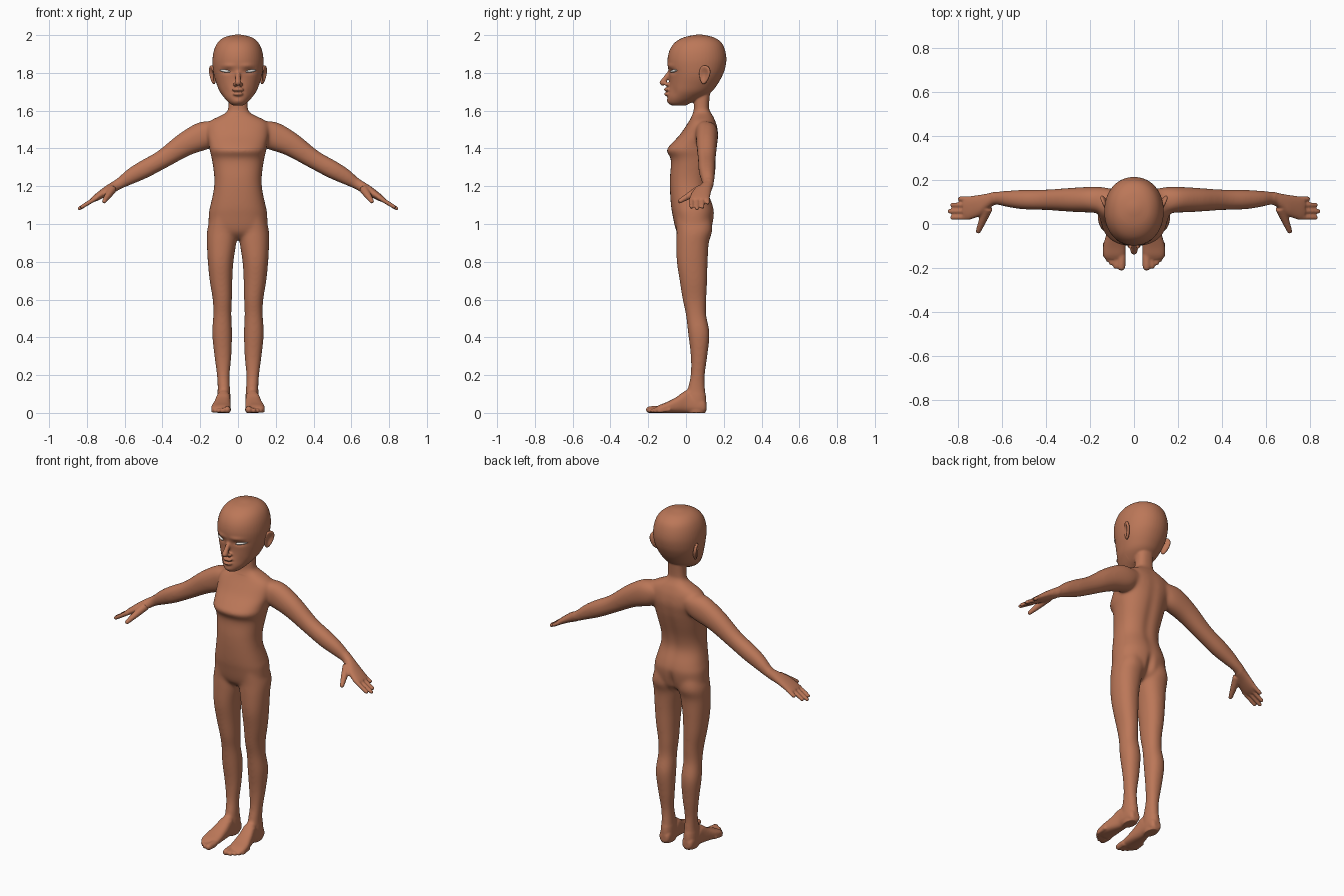
import bpy, bmesh, math
from mathutils import Vector, Matrix


def material(name, rgb):
    m = bpy.data.materials.new(name)
    m.diffuse_color = (*rgb, 1)
    return m


skin = material("warm_brown_skin", (0.50, 0.185, 0.098))
white = material("eye_white", (0.85, 0.82, 0.78))


def spline(st, steps=5):
    """Catmull-Rom interpolation of station tuples."""
    st = [Vector(s) for s in st]
    p = [st[0]] + st + [st[-1]]
    out = []
    for i in range(1, len(p) - 2):
        a, b, c, d = p[i - 1:i + 3]
        for k in range(steps):
            t = k / steps
            out.append(0.5 * (2 * b + (c - a) * t + (2 * a - 5 * b + 4 * c - d) * t * t
                              + (3 * b - a - 3 * c + d) * t ** 3))
    return out + [st[-1]]


def loft(bm, stations, u, v, side=1, power=2.2, n=32):
    """Closed skin through (x, y, z, half_u, half_v) stations."""
    rings = []
    for s in spline(stations):
        ring = []
        for i in range(n):
            t = 2 * math.pi * i / n
            c, d = math.cos(t), math.sin(t)
            q = (Vector(s[:3]) + Vector(u) * max(s[3], 0.003) * math.copysign(abs(c) ** (2 / power), c)
                 + Vector(v) * max(s[4], 0.003) * math.copysign(abs(d) ** (2 / power), d))
            ring.append(bm.verts.new((q.x * side, q.y, q.z)))
        rings.append(ring)
    for r, q in zip(rings, rings[1:]):
        for i in range(n):
            bm.faces.new((r[i], r[(i + 1) % n], q[(i + 1) % n], q[i]))
    bm.faces.new(rings[0][::-1])
    bm.faces.new(rings[-1])


def digit(bm, p0, p1, r0, r1, side):
    """Finger or toe: tapered rod with a rounded tip."""
    p0, p1 = Vector(p0), Vector(p1)
    d = (p1 - p0).normalized()
    u = d.orthogonal().normalized()
    st = [(*p0, r0, r0), (*p0.lerp(p1, 0.5), (r0 + r1) / 2, (r0 + r1) / 2),
          (*(p1 - d * r1), r1, r1), (*(p1 - d * r1 * 0.35), r1 * 0.8, r1 * 0.8),
          (*p1, r1 * 0.25, r1 * 0.25)]
    loft(bm, st, u, d.cross(u), side, 2, 16)


def ball(bm, c, r, side=1):
    m = Matrix.Translation((c[0] * side, c[1], c[2])) @ Matrix.Diagonal((*r, 1))
    bmesh.ops.create_uvsphere(bm, u_segments=20, v_segments=12, radius=1, matrix=m)


def finish(bm, name, mat):
    me = bpy.data.meshes.new(name)
    bm.to_mesh(me)
    bm.free()
    ob = bpy.data.objects.new(name, me)
    bpy.context.collection.objects.link(ob)
    me.materials.append(mat)
    me.polygons.foreach_set("use_smooth", [True] * len(me.polygons))
    return ob


def upright(rows):
    """(z, front y, back y, half width) rows to stations."""
    return [(0, (f + b) / 2, z, w, (b - f) / 2) for z, f, b, w in rows]


X, Y, Z = (1, 0, 0), (0, 1, 0), (0, 0, 1)
bm = bmesh.new()

# torso and neck
loft(bm, upright([(.92, -.01, .08, .05), (.96, -.05, .13, .145), (1.05, -.072, .15, .155),
                  (1.10, -.08, .143, .146), (1.18, -.085, .117, .129), (1.25, -.085, .122, .126),
                  (1.34, -.08, .147, .138), (1.388, -.103, .16, .15), (1.42, -.082, .166, .154),
                  (1.47, -.035, .172, .165), (1.52, .0, .165, .165), (1.548, .018, .155, .145),
                  (1.57, .03, .145, .10), (1.59, .038, .132, .064), (1.62, .042, .122, .051),
                  (1.72, .04, .13, .05)]), X, Y, power=2.35)

# head
loft(bm, upright([(1.627, -.075, .0, .025), (1.64, -.092, .025, .045), (1.665, -.098, .08, .07),
                  (1.70, -.094, .135, .096), (1.74, -.088, .167, .113), (1.78, -.088, .19, .126),
                  (1.82, -.094, .206, .133), (1.87, -.098, .214, .135), (1.92, -.087, .207, .127),
                  (1.96, -.06, .188, .108), (1.987, -.015, .15, .076), (2.0, .04, .10, .03),
                  (2.003, .065, .075, .005)]), X, Y, power=2.1, n=48)

# nose and lips
digit(bm, (0, -.078, 1.815), (0, -.133, 1.735), .011, .016, 1)
ball(bm, (0, -.098, 1.712), (.032, .02, .011))
ball(bm, (0, -.096, 1.688), (.028, .021, .011))

for s in (1, -1):
    ball(bm, (.015, -.1, 1.74), (.012, .016, .010), s)

    # arm and palm
    loft(bm, [(.10, .10, 1.50, .05, .06), (.17, .11, 1.472, .076, .06), (.28, .11, 1.422, .064, .055),
              (.40, .11, 1.343, .05, .047), (.50, .111, 1.288, .048, .045), (.57, .114, 1.25, .041, .038),
              (.63, .117, 1.212, .029, .03), (.665, .103, 1.192, .027, .036), (.70, .085, 1.172, .024, .048),
              (.75, .073, 1.14, .018, .053), (.775, .07, 1.125, .012, .048)],
         (.5, 0, .866), Y, s)

    # fingers and thumb
    for y0, y1, tip in ((.113, .115, .80), (.086, .087, .835), (.058, .058, .848), (.031, .029, .835)):
        digit(bm, (.745, y0, 1.141), (tip, y1, 1.141 - .62 * (tip - .745)), .0125, .0105, s)
    digit(bm, (.665, .075, 1.185), (.712, -.042, 1.115), .024, .012, s)

    # leg
    loft(bm, [(.08, .035, 1.05, .06, .09), (.083, .045, .97, .08, .095), (.087, .035, .90, .078, .086),
              (.092, .033, .80, .068, .082), (.09, .039, .70, .06, .073), (.083, .045, .60, .051, .063),
              (.083, .053, .52, .048, .054), (.084, .068, .42, .053, .057), (.08, .069, .30, .045, .044),
              (.078, .062, .20, .034, .038), (.075, .055, .13, .033, .046), (.075, .055, .06, .036, .053),
              (.075, .055, .0, .032, .047)], X, Y, s)

    # foot and toes
    loft(bm, [(.075, .108, .03, .02, .02), (.075, .09, .037, .034, .037), (.076, .03, .05, .036, .05),
              (.077, .0, .06, .037, .06), (.083, -.05, .042, .044, .042), (.089, -.10, .029, .051, .029),
              (.09, -.14, .021, .05, .021), (.088, -.16, .017, .042, .013)], X, Z, s, 2.6)
    for x, y, r in ((.058, -.212, .018), (.083, -.205, .0125), (.103, -.188, .0115),
                    (.119, -.172, .011), (.132, -.153, .010)):
        digit(bm, (x - .002, y + .07, .018), (x, y, r * .9), r * 1.1, r, s)

    # upper eyelid
    for a, b in (((.036, -.082, 1.812), (.068, -.071, 1.823)), ((.062, -.074, 1.823), (.10, -.042, 1.822))):
        digit(bm, a, b, .006, .006, s)

# fuse every part into one continuous skin
raw = finish(bm, "raw_parts", skin)
mod = raw.modifiers.new("fuse", "REMESH")
mod.mode = "VOXEL"
mod.voxel_size = 0.005
fused = bpy.data.meshes.new_from_object(raw.evaluated_get(bpy.context.evaluated_depsgraph_get()))
bpy.data.objects.remove(raw)
bm = bmesh.new()
bm.from_mesh(fused)


def relax(verts, times):
    for _ in range(times):
        bmesh.ops.smooth_vert(bm, verts=verts, factor=0.5, use_axis_x=True, use_axis_y=True, use_axis_z=True)


# soft joints on body, light smoothing elsewhere
relax([v for v in bm.verts if .1 < v.co.z < 1.61 and abs(v.co.x) < .64], 25)
relax(bm.verts[:], 3)

# soft dents and swells: (front?, x, z, reach x, reach z, shift in y)
dents = ((1, .06, 1.808, .032, .014, .010), (1, .05, 1.838, .035, .012, -.005),
         (1, 0, 1.65, .025, .014, -.004), (1, 0, 1.70, .024, .004, .005),
         (1, .065, 1.70, .02, .03, .005), (0, 0, .98, .02, .06, -.016), (0, 0, 1.28, .03, .2, -.007))
for v in bm.verts:
    for front, x, z, rx, rz, dy in dents:
        if (v.co.y < .03) == bool(front):
            v.co.y += dy * math.exp(-((abs(v.co.x) - x) / rx) ** 2 - ((v.co.z - z) / rz) ** 2)
    v.co.z = max(v.co.z, 0)
finish(bm, "body", skin)

for s, label in ((1, "left"), (-1, "right")):
    # eye: narrow slanted almond
    e = bmesh.new()
    bmesh.ops.create_uvsphere(e, u_segments=24, v_segments=12, radius=1)
    e.transform(Matrix.Translation((.068 * s, -.064, 1.81)) @ Matrix.Rotation(math.radians(34 * s), 4, 'Z')
                @ Matrix.Rotation(math.radians(-8 * s), 4, 'Y') @ Matrix.Diagonal((.034, .011, .0075, 1)))
    finish(e, label + "_eye", white)

    # ear: hollowed oval flaring out towards the back
    e = bmesh.new()
    bmesh.ops.create_uvsphere(e, u_segments=40, v_segments=24, radius=1)
    for v in e.verts:
        if v.co.x > 0:
            v.co.x *= 1.7 * (v.co.y ** 2 + v.co.z ** 2)
        v.co.y *= 1 + .3 * v.co.z
        v.co.x += .35 * v.co.z
    e.transform(Matrix.Diagonal((s, 1, 1, 1)) @ Matrix.Translation((.133, .098, 1.79))
                @ Matrix.Rotation(math.radians(-22), 4, 'Z') @ Matrix.Rotation(math.radians(-10), 4, 'X')
                @ Matrix.Diagonal((.013, .03, .05, 1)))
    if s < 0:
        bmesh.ops.reverse_faces(e, faces=e.faces)
    finish(e, label + "_ear", skin)
